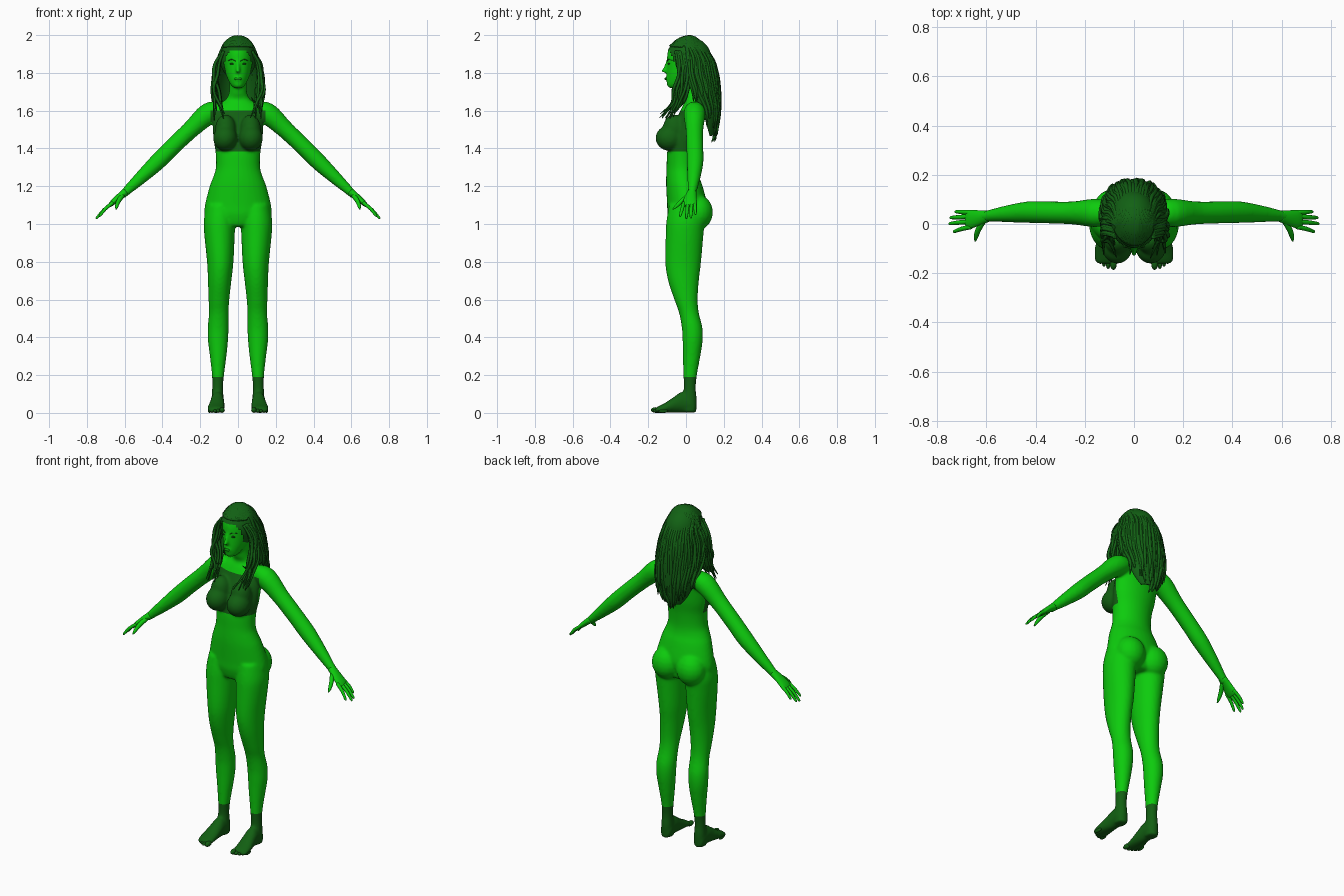
import bpy, bmesh, math, random
from mathutils import Vector, Matrix

if "Cube" in bpy.data.objects:
    bpy.data.objects.remove(bpy.data.objects["Cube"])

random.seed(4)
X, Y, Z = Vector((1, 0, 0)), Vector((0, 1, 0)), Vector((0, 0, 1))


def material(name, r, g, b):
    m = bpy.data.materials.new(name)
    m.diffuse_color = (r, g, b, 1)
    m.use_nodes = True
    m.node_tree.nodes["Principled BSDF"].inputs["Base Color"].default_value = m.diffuse_color
    return m


SKIN = material("skin green", 0.004, 0.60, 0.004)
CLOTH = material("cloth dark green", 0.006, 0.115, 0.006)
HAIR = material("hair dark green", 0.006, 0.12, 0.007)
LIP = material("lip green", 0.004, 0.30, 0.004)


def spline(rows, n):
    """Catmull-Rom interpolation of number rows."""
    out = []
    for i in range(len(rows) - 1):
        a, b, c, d = (rows[max(i - 1, 0)], rows[i], rows[i + 1], rows[min(i + 2, len(rows) - 1)])
        for k in range(n):
            t = k / n
            out.append([0.5 * (2 * q + (r - p) * t + (2 * p - 5 * q + 4 * r - s) * t * t
                               + (3 * q - p - 3 * r + s) * t ** 3) for p, q, r, s in zip(a, b, c, d)])
    out.append(list(rows[-1]))
    return out


def tube(bm, rows, ref=X, axis=None, sides=20, n=4):
    """Loft ellipses; each row is x, y, z, radius along ref, other radius."""
    rows = spline(rows, n)
    pts = [Vector(r[:3]) for r in rows]
    rings = []
    for i, r in enumerate(rows):
        t = axis or (pts[min(i + 1, len(pts) - 1)] - pts[max(i - 1, 0)]).normalized()
        u = (ref - t * ref.dot(t)).normalized()
        v = t.cross(u)
        rings.append([bm.verts.new(pts[i] + u * r[3] * math.cos(2 * math.pi * k / sides)
                                   + v * r[4] * math.sin(2 * math.pi * k / sides)) for k in range(sides)])
    for a, b in zip(rings, rings[1:]):
        for k in range(sides):
            j = (k + 1) % sides
            bm.faces.new((a[k], a[j], b[j], b[k]))
    bm.faces.new(rings[0][::-1])
    bm.faces.new(rings[-1])


def stack(bm, rows, cx=0):
    """Horizontal slices: z, x offset, half width, front y, back y."""
    tube(bm, [(x, (f + b) / 2, z, w, (b - f) / 2) for z, x, w, f, b in rows], X, Z, 32)


def ball(bm, c, r, seg=20):
    bmesh.ops.create_uvsphere(bm, u_segments=seg, v_segments=seg // 2, radius=1,
                              matrix=Matrix.Translation(c) @ Matrix.Diagonal((*r, 1)))


def finish(bm, name, *mats):
    bmesh.ops.recalc_face_normals(bm, faces=bm.faces[:])
    for f in bm.faces:
        f.smooth = True
    me = bpy.data.meshes.new(name)
    bm.to_mesh(me)
    bm.free()
    for m in mats:
        me.materials.append(m)
    ob = bpy.data.objects.new(name, me)
    bpy.context.collection.objects.link(ob)
    return ob


# Body: overlapping volumes fused into one skin
bm = bmesh.new()
stack(bm, [(0.985, 0, .09, -.07, .07), (1.0, 0, .13, -.085, .09), (1.05, 0, .174, -.098, .10),
           (1.1, 0, .175, -.10, .112), (1.2, 0, .150, -.105, .088), (1.25, 0, .131, -.105, .07),
           (1.3, 0, .117, -.103, .063), (1.38, 0, .119, -.100, .068), (1.45, 0, .130, -.085, .08),
           (1.52, 0, .134, -.065, .088), (1.58, 0, .132, -.04, .094), (1.63, 0, .105, -.015, .095),
           (1.66, 0, .065, 0, .09), (1.70, 0, .047, -.015, .082), (1.78, 0, .047, -.03, .08)])
# head
stack(bm, [(1.72, 0, .022, -.092, -.03), (1.735, 0, .038, -.101, 0), (1.77, 0, .056, -.103, .05),
           (1.80, 0, .066, -.103, .08), (1.85, 0, .074, -.101, .10), (1.90, 0, .076, -.099, .105),
           (1.94, 0, .07, -.085, .1), (1.97, 0, .045, -.04, .07), (1.98, 0, .02, 0, .04)])
tube(bm, [(0, -.094, 1.865, .008, .01), (0, -.108, 1.83, .009, .011), (0, -.114, 1.812, .013, .012)])
ball(bm, (0, -.117, 1.81), (.013, .016, .010))
ball(bm, (0, -.099, 1.768), (.022, .011, .012))
for s in (-1, 1):
    # chest and hips
    ball(bm, (s * .068, -.088, 1.455), (.064, .074, .068))
    ball(bm, (s * .066, -.062, 1.50), (.056, .062, .08))
    ball(bm, (s * .08, .064, 1.062), (.085, .079, .092))
    # leg
    stack(bm, [(z, s * x, w, f, b) for z, x, w, f, b in (
        (1.1, .092, .075, -.09, .09), (1.02, .097, .084, -.103, .10), (.95, .098, .081, -.107, .093),
        (.8, .094, .070, -.11, .08), (.7, .097, .062, -.095, .068), (.6, .101, .055, -.062, .062),
        (.53, .102, .052, -.037, .068), (.45, .105, .055, -.022, .087), (.38, .106, .053, -.018, .088),
        (.3, .105, .044, -.016, .076), (.2, .106, .032, -.014, .058), (.13, .108, .029, -.012, .052),
        (.07, .108, .033, -.02, .057), (.005, .108, .032, -.02, .055))])
    # foot: y, x, half width, top
    tube(bm, [(s * x, y, h / 2, w, h / 2) for y, x, w, h in (
        (.05, .108, .024, .05), (.03, .108, .034, .09), (-.02, .109, .036, .112), (-.06, .111, .040, .088),
        (-.11, .116, .046, .054), (-.15, .115, .044, .034), (-.163, .113, .036, .024))], X, Y)
    # arm
    tube(bm, [(s * x, y, z, r, r) for x, y, z, r in (
        (.09, .045, 1.60, .045), (.155, .045, 1.585, .058), (.25, .045, 1.50, .047), (.35, .047, 1.405, .045),
        (.43, .048, 1.325, .044), (.52, .041, 1.24, .034), (.59, .033, 1.175, .024), (.615, .03, 1.152, .022))], Y)
body = finish(bm, "body", SKIN, CLOTH)
mod = body.modifiers.new("fuse", 'REMESH')
mod.mode = 'VOXEL'
mod.voxel_size = 0.0075
mod = body.modifiers.new("soften", 'SMOOTH')
mod.factor, mod.iterations = 0.5, 8
fused = bpy.data.meshes.new_from_object(body.evaluated_get(bpy.context.evaluated_depsgraph_get()))
body.modifiers.clear()
# cut clean borders for the top and the socks, then colour by region
bm = bmesh.new()
bm.from_mesh(fused)
for co, no in (((0, 0, .19), Z), ((0, 0, 1.385), Z), ((0, 0, 1.6), Z), ((0, .005, 0), Y)):
    bmesh.ops.bisect_plane(bm, geom=bm.verts[:] + bm.edges[:] + bm.faces[:], plane_co=co, plane_no=no)
for f in bm.faces:
    c = f.calc_center_median()
    top = 1.385 < c.z < 1.6 and c.y < .005 and abs(c.x) < .145
    f.material_index = 1 if top or c.z < .19 else 0
    f.smooth = True
bm.to_mesh(fused)
bm.free()
body.data = fused

for s, side in ((1, "left"), (-1, "right")):
    # hand with four fingers and a thumb
    bm = bmesh.new()
    tube(bm, [(s * .595, .032, 1.17, .024, .021), (s * .63, .025, 1.143, .031, .017),
              (s * .665, .02, 1.112, .038, .014), (s * .68, .02, 1.098, .035, .010)], Y)
    for y0, y1, x, z in ((-.011, -.030, .735, 1.04), (.010, .002, .752, 1.028),
                         (.030, .026, .748, 1.032), (.047, .050, .728, 1.05)):
        tube(bm, [(s * .662, y0, 1.113, .010, .010), (s * (.662 + x) / 2 + s * .004, (y0 + y1) / 2, (1.116 + z) / 2 + .002, .009, .009),
                  (s * x - s * .006, y1, z + .006, .0065, .0065), (s * x, y1, z, .002, .002)], Y, None, 10)
    tube(bm, [(s * .612, .014, 1.15, .013, .014), (s * .632, -.022, 1.122, .012, .012),
              (s * .642, -.052, 1.094, .009, .009), (s * .645, -.07, 1.078, .003, .003)], X, None, 10)
    finish(bm, side + "_hand", SKIN)
    # toes
    bm = bmesh.new()
    for x, tip, r in ((.084, -.187, .015), (.105, -.183, .011), (.122, -.174, .0105), (.137, -.163, .010), (.150, -.149, .010)):
        ball(bm, (s * x, tip + .027, r), (r * .95, .027, r), 12)
    finish(bm, side + "_toes", CLOTH)
    # eye and brow
    bm = bmesh.new()
    ball(bm, (s * .031, -.091, 1.848), (.014, .006, .0045), 12)
    tube(bm, [(s * .014, -.099, 1.862, .002, .003), (s * .032, -.092, 1.871, .002, .003),
              (s * .052, -.074, 1.866, .002, .002)], Z, None, 8)
    finish(bm, side + "_eye_and_brow", CLOTH)
bm = bmesh.new()
ball(bm, (0, -.106, 1.769), (.019, .007, .0075), 16)
finish(bm, "lips", LIP)

# Hair cap, opened around the face
bm = bmesh.new()
ball(bm, (0, .015, 1.875), (.095, .12, .115), 48)
gone = []
for f in bm.faces:
    c = f.calc_center_median()
    if c.z < 1.912 - max(0, c.y + .08) * 3 or c.z < 1.78:
        gone.append(f)
bmesh.ops.delete(bm, geom=gone, context='FACES')
finish(bm, "hair_cap", HAIR)


def cap_z(x, y):
    return 1.875 + .115 * math.sqrt(max(0, 1 - (x / .095) ** 2 - ((y - .015) / .12) ** 2))


# Hair curtain down the back: z, half width, front edge y, back y
CURTAIN = [(1.88, .097, .0, .133), (1.8, .122, .0, .160), (1.7, .128, .03, .172),
           (1.6, .115, .085, .174), (1.52, .085, .11, .162), (1.47, .05, .125, .15)]
bm = bmesh.new()
grid = []
for z, w, yf, yb in spline(CURTAIN, 4):
    grid.append([bm.verts.new((w * math.sin(a), yf + (yb - yf) * math.cos(a), z))
                 for a in [math.pi * (k / 24 - .5) for k in range(25)]])
for a, b in zip(grid, grid[1:]):
    for k in range(24):
        bm.faces.new((a[k], a[k + 1], b[k + 1], b[k]))
curtain = finish(bm, "hair_curtain", HAIR)
mod = curtain.modifiers.new("thickness", 'SOLIDIFY')
mod.thickness, mod.offset = .012, 0


def jit(d):
    return random.uniform(-d, d)


# Long locks swept from the hairline over the crown and down the back
bm = bmesh.new()
N = 46
for i in range(N):
    a = math.pi * ((i + .5) / N - .5)
    s, c = math.sin(a), math.cos(a)
    f = s * 1.15
    pts = []
    for x, y in ((.08 * math.sin(f), .015 - .100 * math.cos(f)), (.07 * s, -.03 + .02 * abs(s)), (.08 * s, .05 * c)):
        pts.append((x, y, cap_z(x, y), .008, .007))
    end = random.choice((1.43, 1.47, 1.52, 1.56)) + .09 * s * s
    for z, w, yf, yb in CURTAIN:
        if z > end + .03:
            pts.append((w * s * 1.03 + jit(.005), yf + (yb - yf) * c + .004 + jit(.004), z, .0095, .0085))
    x, y, z = pts[-1][:3]
    pts.append((x * .92 + jit(.012), y - .008 + jit(.012), end, .002, .002))
    tube(bm, pts, X, None, 7)
finish(bm, "back_locks", HAIR)

# Thin locks falling from the temples over shoulders and chest
bm = bmesh.new()
for s in (-1, 1):
    for i in range(15):
        t = i / 14                       # 0 = nearest the face, 1 = behind the ear
        x1 = .105 + .025 * random.random()
        x2 = .095 + .045 * random.random()
        x3 = .065 + .065 * random.random()
        y = -.045 + .07 * t
        tip = 1.545 + .1 * random.random() * (.4 + t)
        tube(bm, [(s * .075, y - .01, 1.915, .007, .007), (s * (x1 - .01), y, 1.855, .008, .008),
                  (s * x1, y + jit(.01), 1.79, .0085, .0085), (s * x2, y - .015 + jit(.01), 1.71, .008, .008),
                  (s * (x2 + x3) / 2, -.075 + .06 * t, 1.64, .007, .007),
                  (s * x3, -.13 + .08 * t + jit(.01), tip, .002, .002)], X, None, 7)
finish(bm, "front_locks", HAIR)
